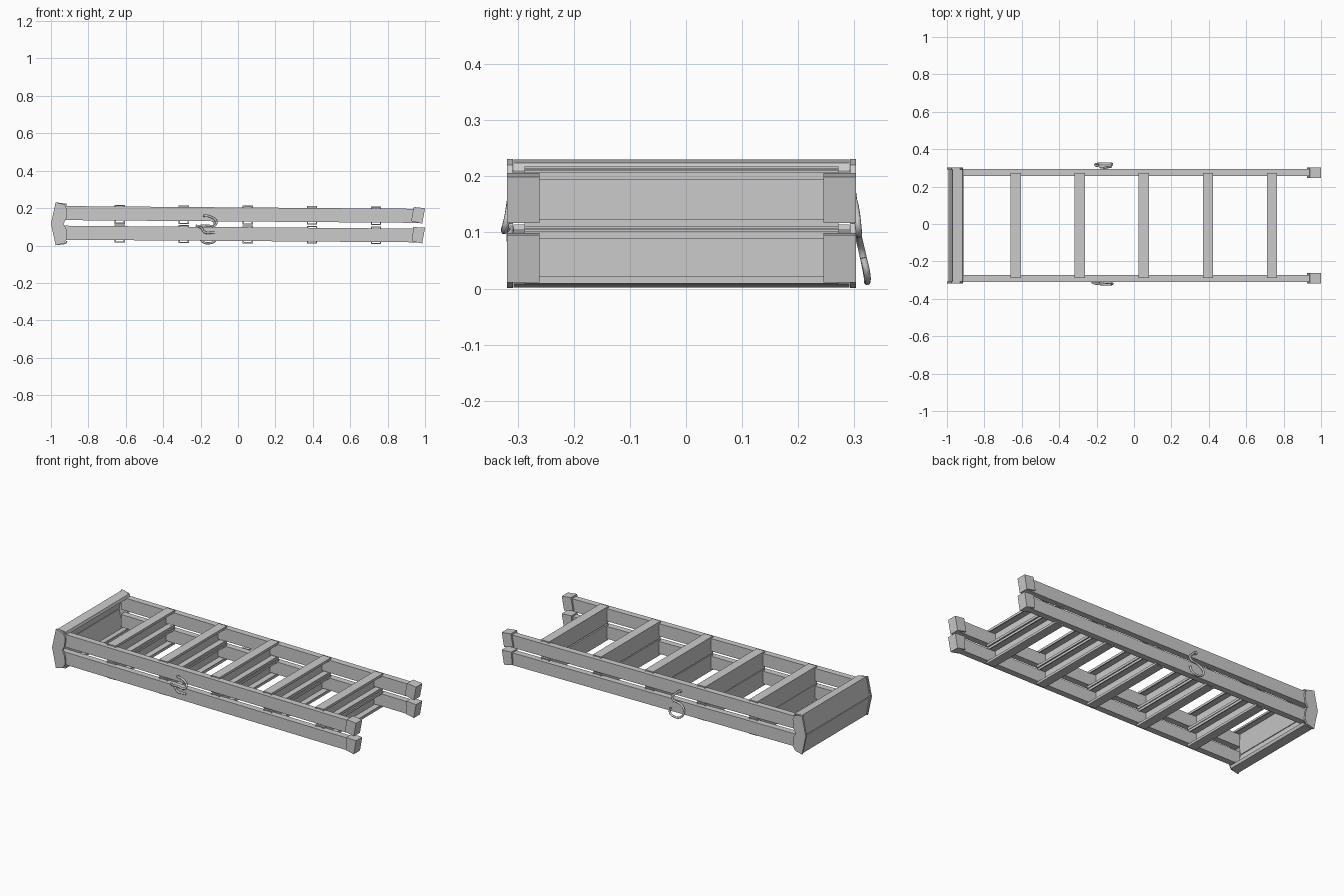
import bpy, bmesh

if "Cube" in bpy.data.objects:
    bpy.data.objects.remove(bpy.data.objects["Cube"])

YC = -0.008  # ladder body centre; the hooks make the overall bounds symmetric


def prism(name, pts, y0, y1):
    """Extrude an (x, z) outline along y."""
    bm = bmesh.new()
    face = bm.faces.new([bm.verts.new((x, y0, z)) for x, z in pts])
    ext = bmesh.ops.extrude_face_region(bm, geom=[face])
    bmesh.ops.translate(bm, vec=(0, y1 - y0, 0),
                        verts=[v for v in ext["geom"] if isinstance(v, bmesh.types.BMVert)])
    bmesh.ops.recalc_face_normals(bm, faces=bm.faces)
    me = bpy.data.meshes.new(name)
    bm.to_mesh(me)
    bm.free()
    ob = bpy.data.objects.new(name, me)
    bpy.context.collection.objects.link(ob)
    return ob


def wire(name, pts, r=0.006):
    """Bent round bar through points."""
    cu = bpy.data.curves.new(name, "CURVE")
    cu.dimensions = "3D"
    cu.bevel_depth, cu.bevel_resolution, cu.resolution_u = r, 2, 6
    cu.use_fill_caps = True
    sp = cu.splines.new("BEZIER")
    sp.bezier_points.add(len(pts) - 1)
    for bp, p in zip(sp.bezier_points, pts):
        bp.co = p
        bp.handle_left_type = bp.handle_right_type = "AUTO"
    bpy.context.collection.objects.link(bpy.data.objects.new(name, cu))


def channel(x, z0, z1):
    """Step section: tread facing -x, flanges towards +x with small lips."""
    t, w, lip = 0.006, 0.054, 0.014
    a, b = x - w / 2, x + w / 2
    return [(a, z0), (b, z0), (b, z0 + lip), (b - t, z0 + lip), (b - t, z0 + t),
            (a + t, z0 + t), (a + t, z1 - t), (b - t, z1 - t), (b - t, z1 - lip),
            (b, z1 - lip), (b, z1), (a, z1)]


# per frame: rail heights (left, right), step range at x = 0, foot outline
frames = {
    "upper": dict(rail=(0.136, 0.211, 0.121, 0.196), step=(0.113, 0.213),
                  foot=[(0.926, 0.131), (0.985, 0.117), (1.0, 0.199), (0.94, 0.206)]),
    "lower": dict(rail=(0.031, 0.106, 0.017, 0.090), step=(0.012, 0.108),
                  foot=[(0.932, 0.022), (0.985, 0.011), (1.0, 0.095), (0.936, 0.099)]),
}

for tag, f in frames.items():
    l0, l1, r0, r1 = f["rail"]
    for s, side in ((-1, "front"), (1, "back")):
        # side rails and rubber feet
        prism(f"{tag}_{side}_rail", [(-0.95, l0), (0.97, r0), (0.97, r1), (-0.95, l1)],
              YC + s * 0.264, YC + s * 0.301)
        prism(f"{tag}_{side}_foot", f["foot"], YC + s * 0.253, YC + s * 0.311)
    # steps, following the slope of the rails
    for i, x in enumerate((-0.632, -0.29, 0.052, 0.395, 0.737)):
        dz = -0.0075 * x
        z0, z1 = f["step"]
        prism(f"{tag}_step_{i + 1}", channel(x, z0 + dz * 0.6, z1 + dz), YC - 0.28, YC + 0.28)

# top caps: upper one and its mirror image below, hinged at the left end
for tag, m in (("upper", 1), ("lower", -1)):
    def fl(pts):
        return [(x, 0.116 + m * (z - 0.116)) for x, z in pts]
    prism(f"{tag}_cap",
          fl([(-0.992, 0.118), (-0.97, 0.230), (-0.918, 0.224), (-0.912, 0.208),
              (-0.918, 0.206), (-0.923, 0.217), (-0.963, 0.222), (-0.985, 0.118)]),
          YC - 0.299, YC + 0.299)
    for s, side in ((-1, "front"), (1, "back")):
        prism(f"{tag}_cap_{side}_plate",
              fl([(-0.998, 0.125), (-0.975, 0.231), (-0.93, 0.220), (-0.914, 0.195),
                  (-0.918, 0.145), (-0.935, 0.112), (-0.96, 0.108), (-1.0, 0.116)]),
              YC + s * 0.300, YC + s * 0.311)

# locking hooks on both sides
wire("front_hook", [(-0.185, -0.312, 0.160), (-0.145, -0.314, 0.153), (-0.116, -0.318, 0.128),
                    (-0.125, -0.323, 0.106), (-0.165, -0.323, 0.108), (-0.215, -0.318, 0.104)])
wire("front_hook_arm", [(-0.225, -0.312, 0.107), (-0.195, -0.314, 0.093),
                        (-0.180, -0.312, 0.072), (-0.125, -0.310, 0.070)])
wire("back_hook", [(-0.165, 0.298, 0.162), (-0.150, 0.302, 0.148), (-0.125, 0.307, 0.110),
                   (-0.180, 0.308, 0.090), (-0.208, 0.315, 0.060), (-0.195, 0.322, 0.025),
                   (-0.155, 0.323, 0.012), (-0.120, 0.322, 0.030), (-0.118, 0.316, 0.055)])
for name, y0, y1 in (("front_hook_pivot", -0.318, -0.300), ("back_hook_pivot", 0.288, 0.305)):
    wire(name, [(-0.170, y0, 0.160), (-0.170, y1, 0.160)], 0.009)
